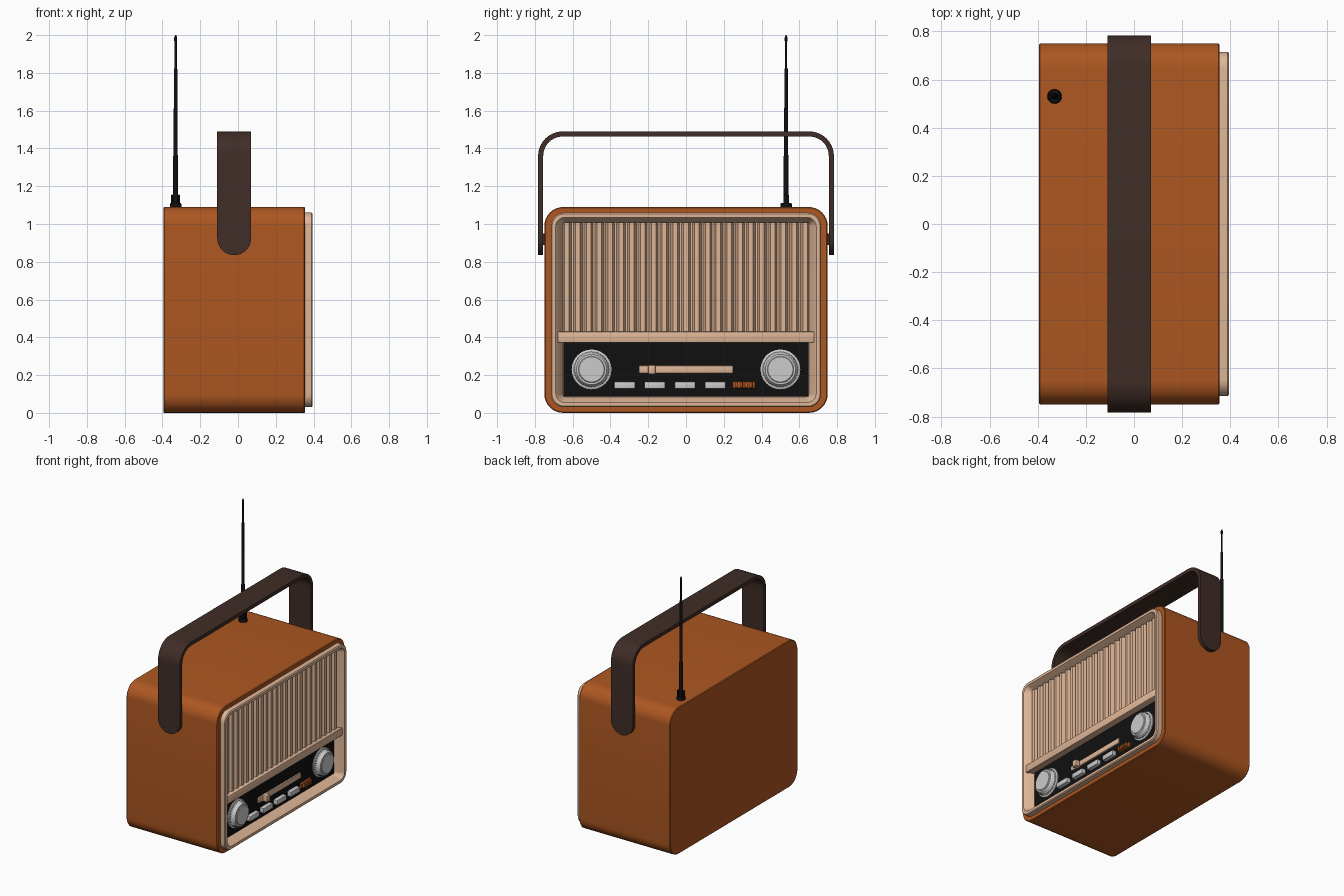
import bpy, bmesh, math
from math import sin, cos, pi

if "Cube" in bpy.data.objects:
    bpy.data.objects.remove(bpy.data.objects["Cube"])


def material(name, rgb):
    m = bpy.data.materials.new(name)
    m.diffuse_color = (*rgb, 1)
    m.use_nodes = True
    m.node_tree.nodes["Principled BSDF"].inputs["Base Color"].default_value = m.diffuse_color
    return m


ORANGE = material("orange shell", (0.42, 0.095, 0.015))
CREAM = material("cream plastic", (0.74, 0.47, 0.31))
BROWN = material("dark leather", (0.05, 0.026, 0.02))
BLACK = material("black", (0.005, 0.005, 0.005))


def finish(name, bm, mat=None, smooth=True):
    bmesh.ops.recalc_face_normals(bm, faces=bm.faces)
    me = bpy.data.meshes.new(name)
    bm.to_mesh(me)
    bm.free()
    ob = bpy.data.objects.new(name, me)
    bpy.context.collection.objects.link(ob)
    if mat:
        me.materials.append(mat)
    if smooth:
        bpy.ops.object.select_all(action='DESELECT')
        ob.select_set(True)
        bpy.context.view_layer.objects.active = ob
        bpy.ops.object.shade_smooth_by_angle(angle=math.radians(35))
    return ob


def loft(name, rings, mat=None, smooth=True):
    """Skin a list of equal-length closed rings and cap both ends."""
    bm = bmesh.new()
    vs = [[bm.verts.new(p) for p in r] for r in rings]
    n = len(vs[0])
    for a, b in zip(vs, vs[1:]):
        for i in range(n):
            j = (i + 1) % n
            bm.faces.new((a[i], a[j], b[j], b[i]))
    bm.faces.new(vs[0])
    bm.faces.new(vs[-1])
    return finish(name, bm, mat, smooth)


def rounded_ring(x, hy, z0, z1, r, seg=8):
    pts = []
    for cy, cz, a0 in ((hy - r, z1 - r, 0), (r - hy, z1 - r, pi / 2),
                       (r - hy, z0 + r, pi), (hy - r, z0 + r, 1.5 * pi)):
        for k in range(seg + 1):
            a = a0 + pi / 2 * k / seg
            pts.append((x, cy + r * cos(a), cz + r * sin(a)))
    return pts


def box(name, x, y, z, mat=None, bevel=0.0):
    bm = bmesh.new()
    bmesh.ops.create_cube(bm, size=1)
    for v in bm.verts:
        for i, (lo, hi) in enumerate((x, y, z)):
            v.co[i] = lo + (v.co[i] + 0.5) * (hi - lo)
    if bevel:
        bmesh.ops.bevel(bm, geom=bm.edges[:], offset=bevel, segments=2,
                        profile=0.5, affect='EDGES')
    return finish(name, bm, mat)


# Shell with a shallow pocket at the face
loft("body_shell", [
    rounded_ring(-0.395, 0.745, 0.005, 1.085, 0.095),
    rounded_ring(-0.39, 0.75, 0, 1.09, 0.10),
    rounded_ring(0.35, 0.75, 0, 1.09, 0.10),
    rounded_ring(0.355, 0.745, 0.005, 1.085, 0.095),
    rounded_ring(0.355, 0.70, 0.05, 1.04, 0.05),
    rounded_ring(0.31, 0.70, 0.05, 1.04, 0.05)], ORANGE)

# Cream bezel with sloping inner walls and a back plate
loft("front_bezel", [
    rounded_ring(0.315, 0.69, 0.06, 1.03, 0.05),
    rounded_ring(0.345, 0.715, 0.03, 1.06, 0.07),
    rounded_ring(0.389, 0.715, 0.03, 1.06, 0.07),
    rounded_ring(0.395, 0.709, 0.036, 1.054, 0.064),
    rounded_ring(0.395, 0.69, 0.055, 1.035, 0.05),
    rounded_ring(0.385, 0.68, 0.062, 1.03, 0.04),
    rounded_ring(0.33, 0.65, 0.085, 1.008, 0.015)], CREAM)

# Speaker grille slats
bm = bmesh.new()
COUNT, PITCH = 23, 0.0573
for i in range(COUNT):
    y = (i - (COUNT - 1) / 2) * PITCH
    profile = ((0.327, -0.025), (0.36, -0.012), (0.36, 0.012), (0.327, 0.025))
    lo, hi = ([bm.verts.new((px, y + py, z)) for px, py in profile]
              for z in (0.40, 1.008))
    for k in range(4):
        j = (k + 1) % 4
        bm.faces.new((lo[k], lo[j], hi[j], hi[k]))
    bm.faces.new(lo)
    bm.faces.new(hi)
finish("grille_slats", bm, CREAM, smooth=False)

# Divider and control panel
box("divider_bar", (0.325, 0.385), (-0.68, 0.68), (0.372, 0.43), CREAM, 0.006)
box("control_panel", (0.325, 0.336), (-0.648, 0.648), (0.088, 0.38), BLACK)


# Dials: ribbed grip between a flange and a stepped cap
def dial(name, y):
    profile = ((0.33, 0.105, 0), (0.343, 0.105, 0), (0.347, 0.097, 0),
               (0.347, 0.095, 1), (0.378, 0.088, 1), (0.384, 0.080, 0),
               (0.384, 0.070, 0), (0.388, 0.066, 0), (0.388, 0.01, 0))
    n = 72
    rings = []
    for x, r, rib in profile:
        rings.append([(x, y + (r - 0.004 * rib * (k % 2)) * cos(2 * pi * k / n),
                       0.23 + (r - 0.004 * rib * (k % 2)) * sin(2 * pi * k / n))
                      for k in range(n)])
    loft(name, rings)


dial("volume_dial", -0.50)
dial("tuning_dial", 0.50)

# Tuning scale, pointer, push buttons, switch
box("tuning_scale", (0.33, 0.347), (-0.25, 0.25), (0.209, 0.25), CREAM, 0.005)
box("tuning_pointer", (0.335, 0.378), (-0.20, -0.162), (0.206, 0.253), CREAM, 0.004)
for i in range(4):
    y = -0.325 + 0.16 * i
    box(f"push_button_{i + 1}", (0.33, 0.366), (y - 0.055, y + 0.055),
        (0.128, 0.165), None, 0.004)
box("switch_plate", (0.33, 0.35), (0.247, 0.365), (0.13, 0.167), ORANGE, 0.003)
for i in range(4):
    y = 0.268 + 0.025 * i
    box(f"switch_rib_{i + 1}", (0.345, 0.366), (y - 0.008, y + 0.008),
        (0.133, 0.164), ORANGE, 0.002)

# Carrying strap: half path (y, z, outward angle, half width), then mirrored
HW, R, TOP, OUT, T = 0.09, 0.13, 1.49, 0.783, 0.027
half = []
for k in range(9):
    a = pi / 2 * k / 8
    half.append((OUT, 0.925 - HW * cos(a), 0, max(HW * sin(a), 0.006)))
for k in range(11):
    a = pi / 2 * k / 10
    half.append((OUT - R + R * cos(a), TOP - R + R * sin(a), a, HW))
path = half + [(-y, z, pi - a, w) for y, z, a, w in reversed(half)]
rings = []
for y, z, a, w in path:
    yi, zi = y - T * cos(a), z - T * sin(a)
    rings.append([(-0.02 - w, y, z), (-0.02 + w, y, z),
                  (-0.02 + w, yi, zi), (-0.02 - w, yi, zi)])
loft("carry_handle", rings, BROWN)
for side, s in (("left", -1), ("right", 1)):
    lo, hi = sorted((s * 0.745, s * 0.76))
    box(f"handle_pivot_{side}", (-0.05, 0.01), (lo, hi), (0.89, 0.95), BROWN)

# Telescopic aerial
AX, AY = -0.33, 0.53


def lathe(name, profile, n=20):
    loft(name, [[(AX + r * cos(2 * pi * k / n), AY + r * sin(2 * pi * k / n), z)
                 for k in range(n)] for r, z in profile], BLACK)


lathe("aerial_base", ((0.030, 1.08), (0.030, 1.105), (0.026, 1.112), (0.015, 1.112)))
for side, s in (("left", -1), ("right", 1)):
    lo, hi = sorted((AX + s * 0.013, AX + s * 0.024))
    box(f"aerial_fork_{side}", (lo, hi), (AY - 0.015, AY + 0.015), (1.10, 1.155),
        BLACK, 0.003)
lathe("aerial_rod", ((0.013, 1.10), (0.013, 1.36), (0.011, 1.365), (0.011, 1.61),
                     (0.009, 1.615), (0.009, 1.82), (0.006, 1.825), (0.006, 1.965),
                     (0.008, 1.97), (0.008, 1.985), (0.003, 2.0)), 16)
